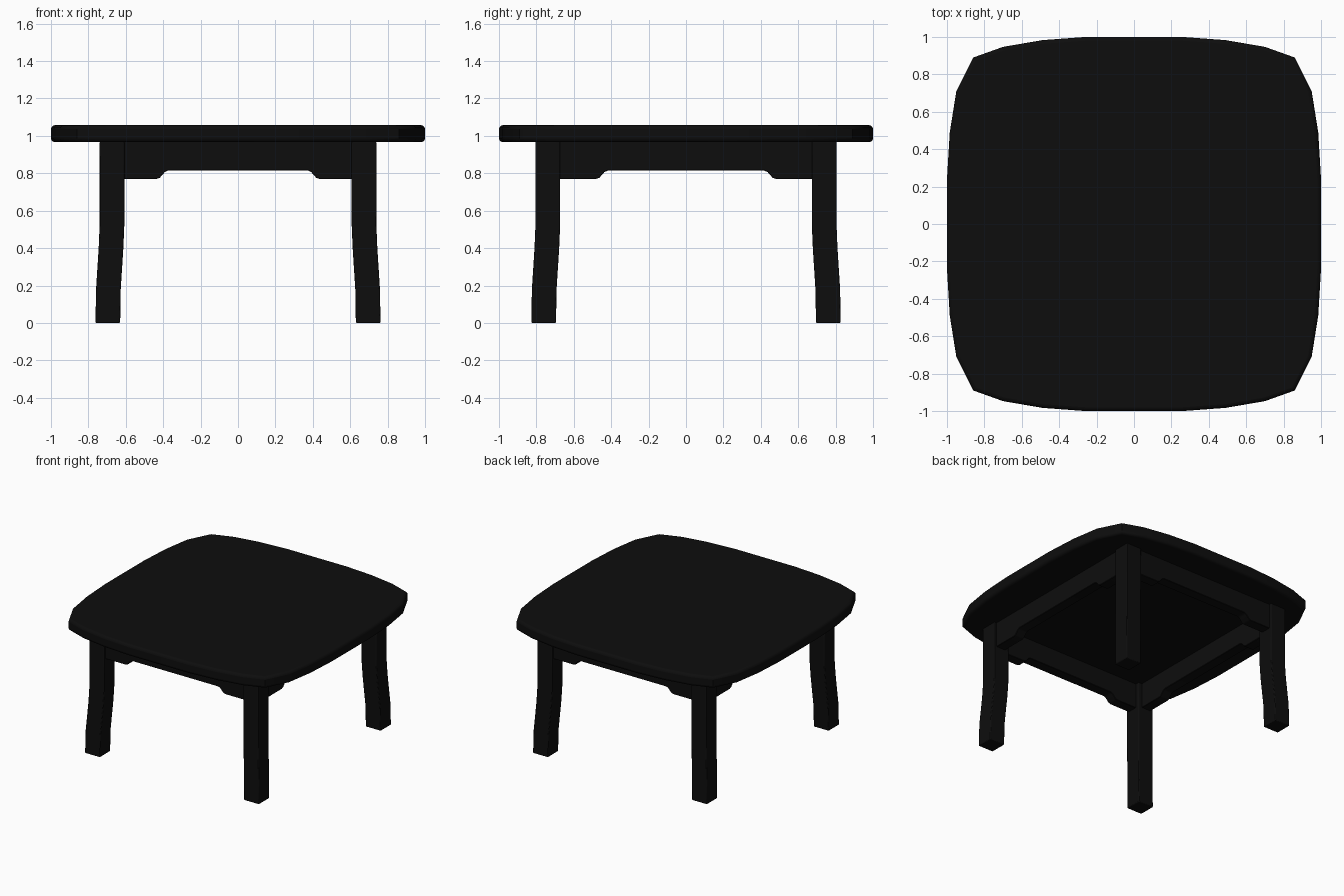
import bpy, bmesh
from mathutils import Vector

if "Cube" in bpy.data.objects:
    bpy.data.objects.remove(bpy.data.objects["Cube"])

black = bpy.data.materials.new("black_wood")
black.diffuse_color = (0.004, 0.004, 0.004, 1)
black.use_nodes = True
black.node_tree.nodes["Principled BSDF"].inputs["Base Color"].default_value = black.diffuse_color


def finish(name, bm, bevel, segments=2):
    """Turn a bmesh into a named, bevelled object."""
    bmesh.ops.recalc_face_normals(bm, faces=bm.faces)
    mesh = bpy.data.meshes.new(name)
    bm.to_mesh(mesh)
    bm.free()
    ob = bpy.data.objects.new(name, mesh)
    bpy.context.collection.objects.link(ob)
    mesh.materials.append(black)
    mod = ob.modifiers.new("edges", 'BEVEL')
    mod.width, mod.segments = bevel, segments
    mod.limit_method, mod.angle_limit = 'ANGLE', 0.9
    bpy.ops.object.select_all(action='DESELECT')
    ob.select_set(True)
    bpy.context.view_layer.objects.active = ob
    bpy.ops.object.shade_smooth_by_angle(angle=0.6)
    return ob


def prism(name, outline, extrude, bevel, segments=2):
    """Extrude a closed outline along a vector."""
    bm = bmesh.new()
    face = bm.faces.new([bm.verts.new(p) for p in outline])
    ret = bmesh.ops.extrude_face_region(bm, geom=[face], use_keep_orig=True)
    verts = [v for v in ret["geom"] if isinstance(v, bmesh.types.BMVert)]
    bmesh.ops.translate(bm, verts=verts, vec=Vector(extrude))
    return finish(name, bm, bevel, segments)


# Table top: bulging rounded square
quarter = [(1, .24), (.985, .49), (.95, .71), (.86, .89),
           (.70, .947), (.49, .983), (.26, 1)]
outline = (quarter + [(-x, y) for x, y in reversed(quarter)]
           + [(-x, -y) for x, y in quarter]
           + [(x, -y) for x, y in reversed(quarter)])
prism("table_top", [(x, y, .967) for x, y in outline], (0, 0, .09), .02, 3)

# Legs: straight above, curving outwards towards the foot
sections = [(.97, 0), (.52, 0), (.40, .005), (.29, .012), (.18, .019), (0, .022)]
for sx, side in ((-1, "left"), (1, "right")):
    for sy, end in ((-1, "front"), (1, "back")):
        bm = bmesh.new()
        rings = []
        for z, out in sections:
            cx, cy = sx * (.674 + out), sy * (.739 + out)
            rings.append([bm.verts.new((cx + a * .066, cy + b * .066, z))
                          for a, b in ((-1, -1), (1, -1), (1, 1), (-1, 1))])
        for r, s in zip(rings, rings[1:]):
            for i in range(4):
                j = (i + 1) % 4
                bm.faces.new((r[i], r[j], s[j], s[i]))
        bm.faces.new(rings[0])
        bm.faces.new(rings[-1])
        finish(f"{end}_{side}_leg", bm, .006)


# Aprons: boards with a shallow cut-out along the lower edge
def apron_profile(half, cut):
    right = [(half, .97), (half, .77), (cut + .06, .77), (cut + .043, .776),
             (cut + .017, .806), (cut, .814)]
    return right + [(-u, z) for u, z in reversed(right)]


for s, end in ((-1, "front"), (1, "back")):
    prism(f"{end}_apron", [(u, s * .785, z) for u, z in apron_profile(.63, .375)],
          (0, -s * .08, 0), .003, 1)
for s, side in ((-1, "left"), (1, "right")):
    prism(f"{side}_apron", [(s * .72, u, z) for u, z in apron_profile(.70, .42)],
          (-s * .08, 0, 0), .003, 1)
